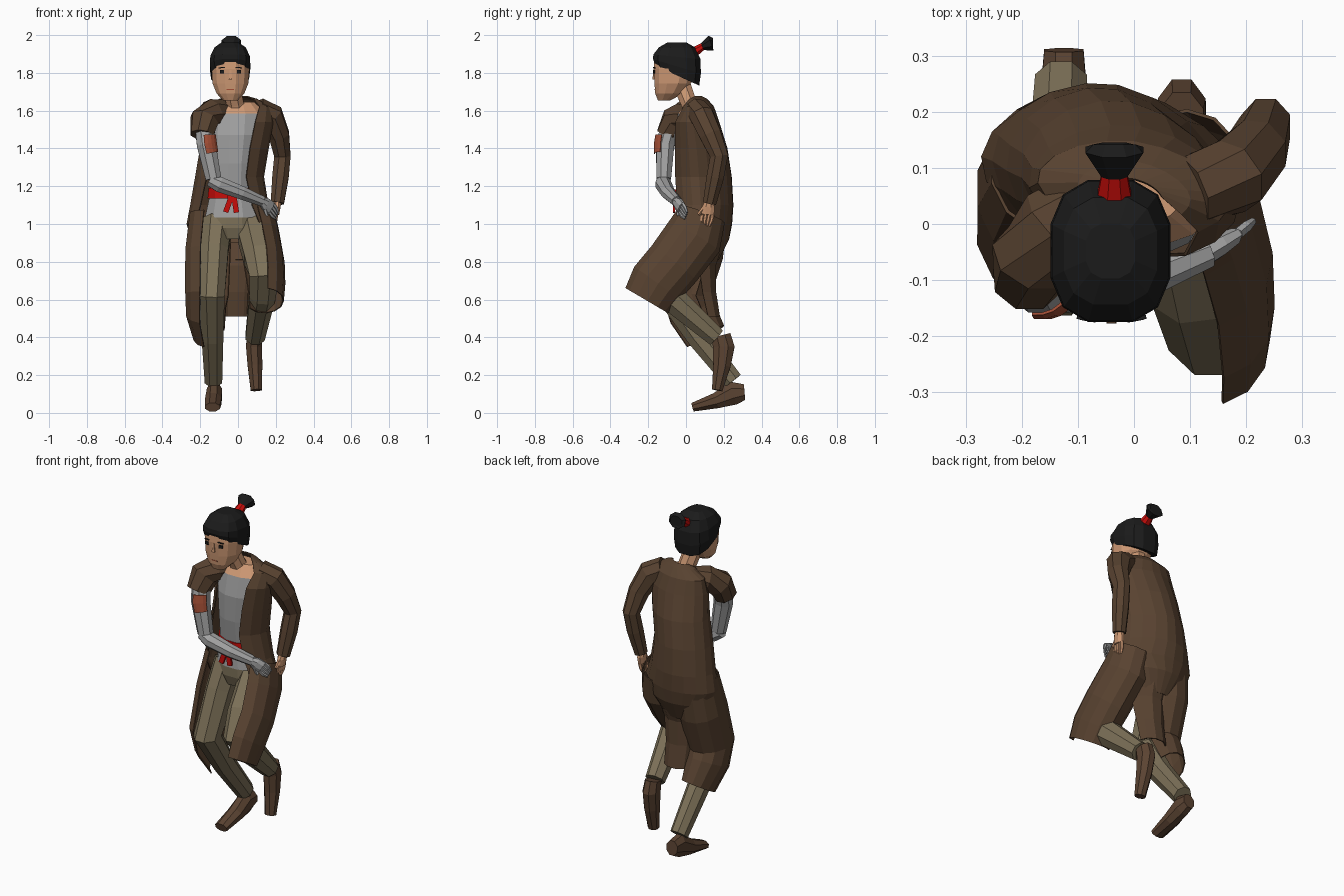
import bpy, bmesh, math
from mathutils import Vector

def mat(name, r, g, b):
    m = bpy.data.materials.new(name)
    m.diffuse_color = (r, g, b, 1)
    return m

COAT = mat("coat brown", .098, .055, .030)
PANTS = mat("trouser khaki", .205, .165, .098)
SHIRT = mat("shirt grey", .37, .37, .37)
SKIN = mat("skin", .62, .32, .175)
HAIR = mat("hair black", .011, .011, .011)
RED = mat("sash red", .58, .004, .003)
WOUND = mat("wound red", .36, .075, .035)
BOOT = mat("boot brown", .105, .057, .032)
X, Y = Vector((1, 0, 0)), Vector((0, 1, 0))

def finish(name, bm, mats, thick=0):
    bmesh.ops.recalc_face_normals(bm, faces=bm.faces)
    me = bpy.data.meshes.new(name)
    bm.to_mesh(me)
    bm.free()
    ob = bpy.data.objects.new(name, me)
    bpy.context.collection.objects.link(ob)
    for m in mats:
        me.materials.append(m)
    if thick:
        s = ob.modifiers.new("thickness", 'SOLIDIFY')
        s.thickness, s.offset = thick, 0
    return ob

def loft(name, pts, mats, n=8, ref=X, flat=False, arcs=None, thick=0, rule=None, power=1, skew=0):
    """Rings (x, y, z, rx, ry[, tilt]) along a path; angle 0 = +x side, 90 = front.
    With arcs the rings are open sheets between two angles; power < 1 gives boxier rings."""
    mats = mats if isinstance(mats, list) else [mats]
    bm = bmesh.new()
    rings = []
    sq = lambda v: math.copysign(abs(v) ** power, v)
    for i, p in enumerate(pts):
        c = Vector(p[:3])
        if flat:
            s, f = Vector((1, skew, 0)), Vector((0, -1, p[5] if len(p) > 5 else 0))
        else:
            d = (Vector(pts[min(i + 1, len(pts) - 1)][:3]) - Vector(pts[max(i - 1, 0)][:3])).normalized()
            s = (ref - d * ref.dot(d)).normalized()
            f = d.cross(s)
        if arcs:
            a0, a1 = arcs[i] if isinstance(arcs, list) else arcs
            ang = [a0 + (a1 - a0) * k / n for k in range(n + 1)]
        else:
            ang = [360 * (k + .5) / n for k in range(n)]
        rings.append([bm.verts.new(c + s * (p[3] * sq(math.cos(math.radians(a))))
                                   + f * (p[4] * sq(math.sin(math.radians(a))))) for a in ang])
    for a, b in zip(rings, rings[1:]):
        for k in range(n):
            j = k + 1 if arcs else (k + 1) % n
            bm.faces.new((a[k], a[j], b[j], b[k]))
    if not arcs:
        bm.faces.new(rings[0])
        bm.faces.new(rings[-1])
    if rule:
        for fc in bm.faces:
            fc.material_index = rule(fc.calc_center_median())
    return finish(name, bm, mats, thick)

def box(name, loc, size, m, rot=(0, 0, 0)):
    bm = bmesh.new()
    bmesh.ops.create_cube(bm, size=1)
    bmesh.ops.scale(bm, vec=size, verts=bm.verts)
    ob = finish(name, bm, [m])
    ob.location, ob.rotation_euler = loc, rot
    return ob

# torso: shirt with bare upper chest, sash, neck
loft("shirt", [(-.015, .09, 1.035, .165, .135), (-.02, .075, 1.17, .13, .112), (-.015, .06, 1.32, .13, .12),
               (-.005, .045, 1.47, .145, .112), (0, .045, 1.585, .15, .09), (0, .05, 1.645, .09, .05)],
     [SHIRT, SKIN], n=12, flat=True, rule=lambda c: int(c.z > 1.59))
loft("sash", [(-.02, .08, 1.135, .146, .128), (-.02, .075, 1.19, .14, .122)], RED, n=12, flat=True)
box("sash_knot", (-.03, -.055, 1.155), (.05, .03, .055), RED)
for x, a in ((-.05, .35), (-.015, -.15)):
    box("sash_tail", (x, -.063, 1.105), (.028, .012, .09), RED, (0, a, 0))
loft("neck", [(-.005, .045, 1.57, .065, .05), (-.015, .015, 1.64, .05, .045), (-.035, -.02, 1.73, .05, .05)], SKIN)

# head
loft("head", [(-.04, -.115, 1.655, .04, .035), (-.04, -.09, 1.69, .075, .075), (-.04, -.07, 1.745, .098, .1),
              (-.04, -.06, 1.82, .103, .115), (-.04, -.055, 1.88, .1, .115)], SKIN, n=12, flat=True, power=.9)
loft("nose", [(-.04, -.168, 1.815, .007, .008), (-.04, -.168, 1.765, .013, .013)], SKIN, n=4, flat=True)
for sx in (-1, 1):
    box("eye", (-.04 + sx * .045, -.169, 1.806), (.022, .008, .016), HAIR, (0, 0, sx * .2))
    box("eyebrow", (-.04 + sx * .045, -.169, 1.828), (.034, .007, .005), HAIR, (0, sx * .1, sx * .2))
box("mouth", (-.04, -.163, 1.712), (.04, .006, .004), WOUND)
loft("hair", [(-.042, -.045, 1.785, .103, .118, .45), (-.042, -.048, 1.835, .11, .13, .3),
              (-.042, -.048, 1.885, .107, .128, .1), (-.042, -.048, 1.935, .085, .098),
              (-.042, -.048, 1.962, .045, .05)], HAIR, n=12, flat=True, power=.75)
loft("hair_tie", [(-.035, .035, 1.905, .036, .03), (-.035, .092, 1.942, .024, .02)], RED)
loft("topknot", [(-.035, .085, 1.938, .024, .02), (-.035, .132, 1.957, .056, .045), (-.035, .142, 1.957, .04, .03)], HAIR)

# trousers
loft("trouser_seat", [(-.02, .09, .92, .12, .11), (-.02, .09, .98, .17, .13), (-.02, .085, 1.04, .155, .125)],
     PANTS, n=12, flat=True)
loft("left_trouser_leg", [(.075, .09, 1.01, .085, .1), (.09, .02, .93, .095, .11), (.115, -.11, .82, .09, .1),
                          (.14, -.195, .73, .085, .08), (.13, -.1, .63, .075, .08), (.09, .16, .4, .055, .055)], PANTS)
loft("right_trouser_leg", [(-.11, .09, 1.01, .085, .11), (-.125, .02, .86, .08, .1), (-.14, -.085, .62, .075, .085),
                           (-.135, .065, .4, .062, .065), (-.13, .25, .17, .05, .055)], PANTS)

# boots
loft("left_boot", [(.085, .185, .41, .042, .055), (.085, .2, .35, .046, .062), (.09, .19, .25, .042, .05),
                   (.097, .165, .12, .032, .03)], BOOT)
loft("right_boot", [(-.125, .31, .11, .038, .045), (-.125, .25, .105, .043, .068), (-.13, .16, .065, .047, .045),
                    (-.135, .035, .03, .042, .025)], BOOT)

# open coat: body, a panel around each leg, centre tail
loft("coat_body", [(-.005, .05, 1.675, .055, .03), (0, .055, 1.66, .1, .055), (0, .06, 1.62, .17, .085),
                   (0, .055, 1.54, .185, .118), (-.02, .075, 1.4, .18, .142), (-.045, .085, 1.25, .18, .155),
                   (-.045, .09, 1.1, .205, .158), (-.035, .085, 1.0, .235, .155), (-.03, .08, .92, .215, .145),
                   (-.04, .055, .81, .16, .115)], COAT, n=14, flat=True, thick=.006, skew=-.12, power=1.12,
     arcs=[(-10, -170), (32, -205), (46, -225), (58, -228), (60, -228), (58, -226), (52, -220), (48, -214),
           (10, -190), (-20, -160)])
loft("left_coat_panel", [(.085, .085, 1.05, .11, .125), (.105, .04, .93, .115, .155), (.13, -.065, .79, .115, .15),
                         (.14, -.155, .685, .108, .148), (.14, -.208, .595, .1, .13)], COAT, thick=.006,
     arcs=(80, -140))
loft("right_coat_panel", [(-.14, .1, 1.05, .115, .12), (-.155, .06, .85, .125, .138), (-.16, -.005, .63, .12, .135),
                          (-.165, .03, .53, .11, .13), (-.15, .1, .405, .085, .115)], COAT, arcs=(110, 335), thick=.006)
loft("coat_tail", [(-.02, .08, .9, .12, .12), (-.025, .06, .78, .1, .1), (-.03, .08, .64, .085, .08),
                   (-.03, .11, .51, .08, .07)], COAT, n=5, flat=True, arcs=(-5, -175), thick=.006)

# coat sleeves: whole on the left, torn short on the right
loft("left_sleeve", [(.1, .06, 1.605, .07, .06), (.175, .085, 1.57, .072, .068), (.218, .13, 1.47, .058, .062),
                     (.235, .175, 1.36, .047, .052), (.225, .155, 1.25, .047, .05), (.208, .125, 1.11, .038, .038)], COAT)
loft("right_torn_sleeve", [(-.07, .05, 1.6, .06, .06), (-.135, .0, 1.59, .075, .075), (-.178, -.06, 1.55, .075, .08),
                           (-.19, -.1, 1.47, .062, .065)], COAT, ref=Y)

# right shirt arm across the waist, wound patch
arm = [(-.178, -.09, 1.5, .052, .052), (-.168, -.11, 1.42, .054, .052), (-.13, -.118, 1.24, .045, .042)]
loft("right_upper_arm", arm, SHIRT)
loft("right_forearm", [(-.15, -.12, 1.235, .035, .035), (-.1, -.12, 1.21, .044, .044), (.02, -.095, 1.165, .038, .038),
                       (.13, -.05, 1.12, .029, .029)], SHIRT, ref=Y)
loft("wound", [(-.172, -.104, 1.465, .058, .057), (-.168, -.11, 1.42, .06, .058), (-.157, -.113, 1.37, .057, .055)],
     WOUND, n=4, arcs=(25, 100), thick=.005)

# hands: palm, four fingers, thumb
def hand(side, m, wrist, knuckle, tip, across):
    w, k, t, a = map(Vector, (wrist, knuckle, tip, across))
    loft(side + "_palm", [(*w, .024, .02), (*((w + k) / 2), .022, .036), (*k, .016, .036)], m,
         ref=a.cross(k - w))
    for i in range(4):
        o = a * (.018 * (i - 1.5))
        loft(side + "_finger", [(*(k + o), .01, .01), (*((k + t) / 2 + o), .01, .01), (*(t + o * .7), .006, .006)],
             m, n=5, ref=a)
    c = (w + k) / 2
    loft(side + "_thumb", [(*(c + a * .02), .013, .013), (*(k + a * .05), .008, .008)], m, n=5, ref=X + Y)

hand("left", SKIN, (.207, .123, 1.13), (.203, .115, 1.05), (.195, .105, .99), (0, -1, 0))
hand("right", SHIRT, (.12, -.055, 1.125), (.175, -.025, 1.085), (.205, .0, 1.045), (-.4, -.3, -.85))
